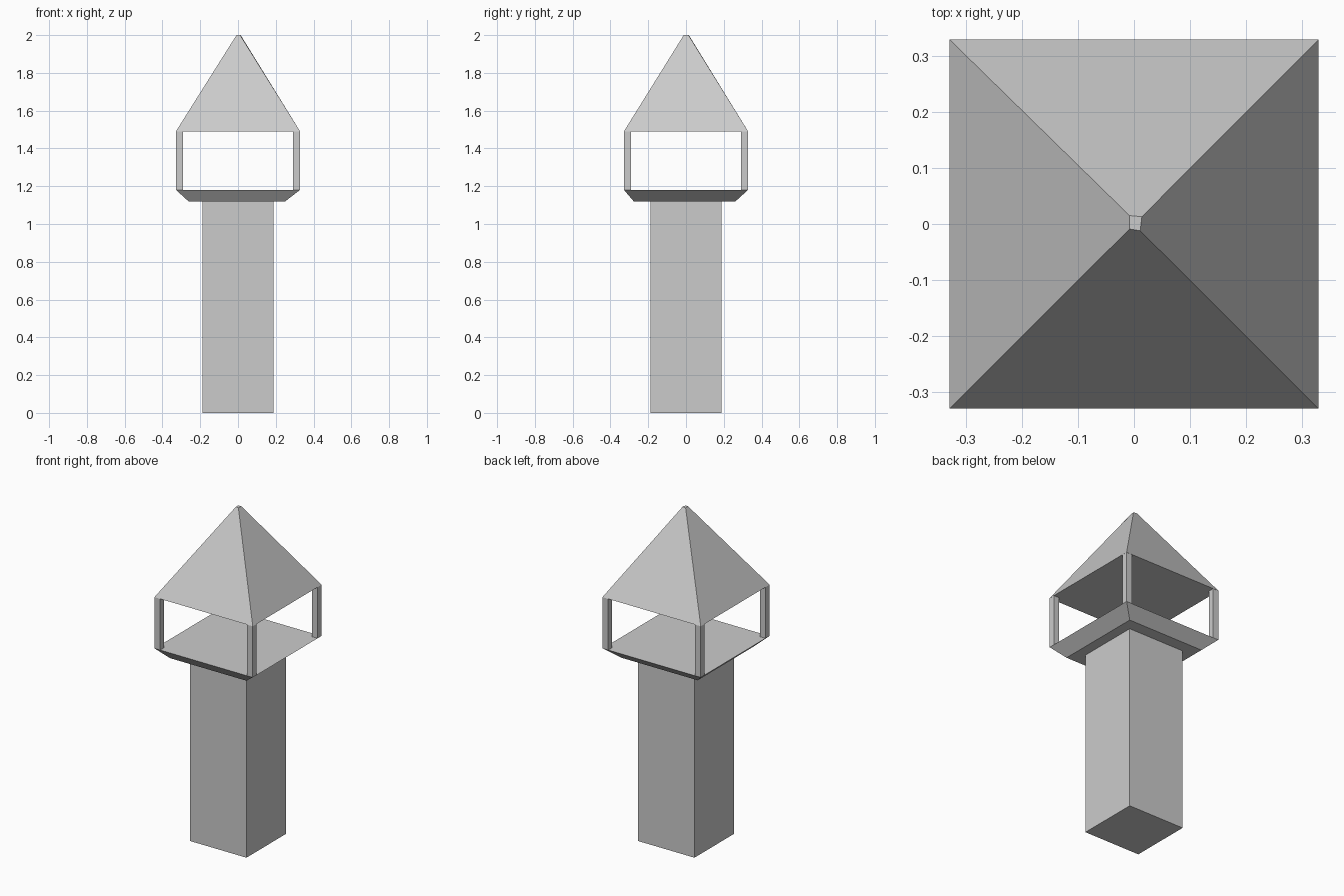
import bpy

if "Cube" in bpy.data.objects:
    bpy.data.objects.remove(bpy.data.objects["Cube"])


def loft(name, lower, upper):
    """Closed solid between two four-point rings (counter-clockwise from above)."""
    mesh = bpy.data.meshes.new(name)
    sides = [(i, (i + 1) % 4, (i + 1) % 4 + 4, i + 4) for i in range(4)]
    mesh.from_pydata(lower + upper, [], [(3, 2, 1, 0), (4, 5, 6, 7)] + sides)
    obj = bpy.data.objects.new(name, mesh)
    bpy.context.collection.objects.link(obj)
    return obj


def rect(x0, x1, y0, y1, z):
    return [(x0, y0, z), (x1, y0, z), (x1, y1, z), (x0, y1, z)]


def square(half, z):
    return rect(-half, half, -half, half, z)


SHAFT, EAVE, POST = 0.189, 0.328, 0.037
Z_BASE, Z_DECK, Z_EAVE, Z_TOP = 1.12, 1.18, 1.49, 2.0

# Square shaft
loft("tower_shaft", square(SHAFT, 0), square(SHAFT, Z_BASE))

# Flared lookout platform
loft("platform", rect(-0.262, 0.25, -0.277, 0.262, Z_BASE), square(EAVE, Z_DECK))

# Corner posts, flush with the platform edge
c = EAVE - POST / 2
h = POST / 2
for side, sx in (("left", -1), ("right", 1)):
    for end, sy in (("front", -1), ("back", 1)):
        x, y = sx * c, sy * c
        loft(f"{end}_{side}_post",
             rect(x - h, x + h, y - h, y + h, Z_DECK),
             rect(x - h, x + h, y - h, y + h, Z_EAVE))

# Pyramid roof with a tiny blunt, slightly irregular tip
tip = [(-0.008, -0.009), (0.011, -0.012), (0.014, 0.013), (-0.008, 0.015)]
loft("roof", square(EAVE + 0.001, Z_EAVE), [(x, y, Z_TOP) for x, y in tip])
